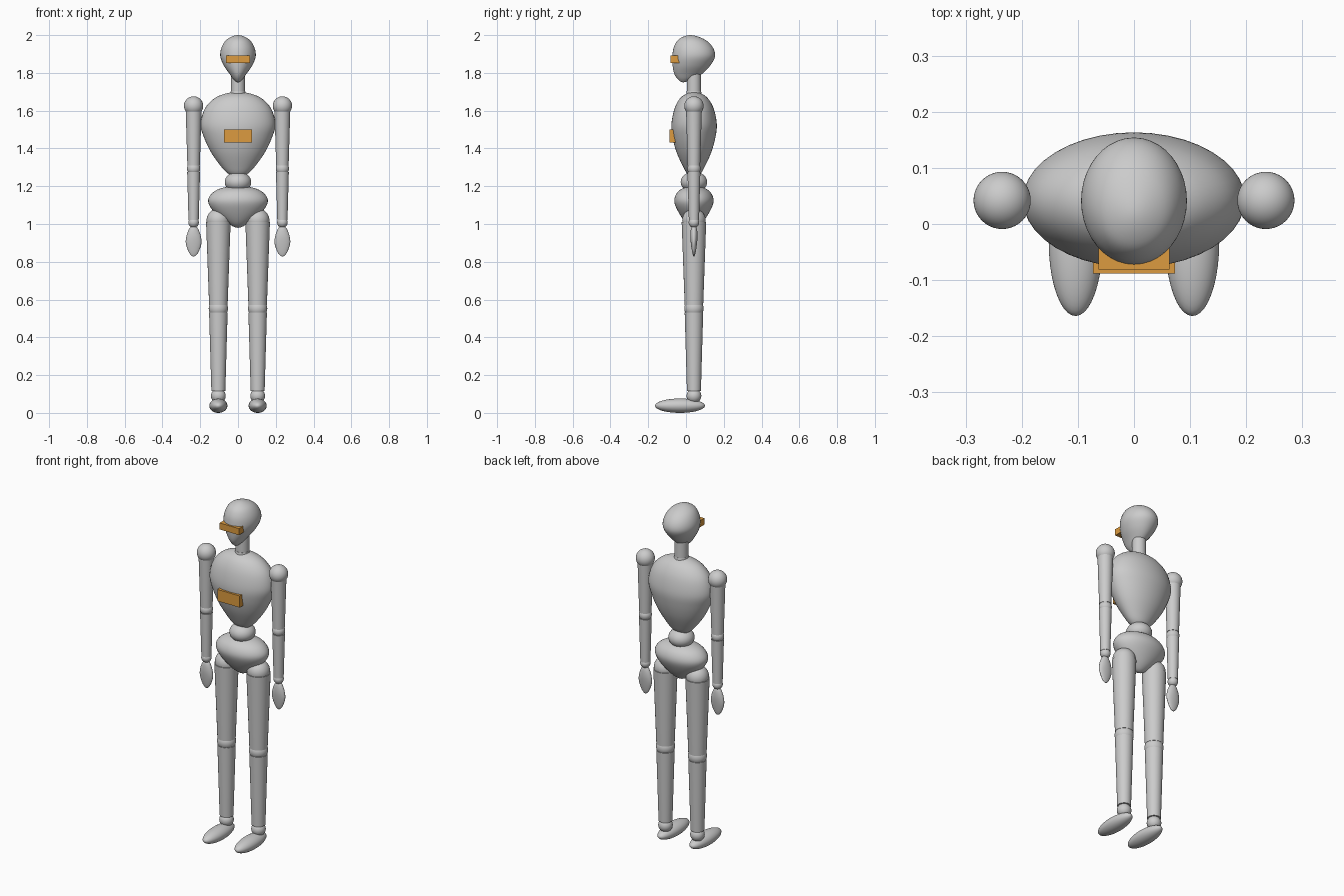
import bpy, bmesh, math
from mathutils import Vector

if "Cube" in bpy.data.objects:
    bpy.data.objects.remove(bpy.data.objects["Cube"])


def material(name, rgb):
    m = bpy.data.materials.new(name)
    m.diffuse_color = (*rgb, 1)
    m.use_nodes = True
    m.node_tree.nodes["Principled BSDF"].inputs["Base Color"].default_value = m.diffuse_color
    return m


GREY = material("light grey", (0.6, 0.6, 0.6))
ORANGE = material("amber", (0.72, 0.33, 0.05))
CY = 0.042   # depth of the body axis


def finish(bm, name, mat, angle=40):
    bmesh.ops.recalc_face_normals(bm, faces=bm.faces)
    me = bpy.data.meshes.new(name)
    bm.to_mesh(me)
    bm.free()
    me.materials.append(mat)
    ob = bpy.data.objects.new(name, me)
    bpy.context.collection.objects.link(ob)
    bpy.context.view_layer.objects.active = ob
    ob.select_set(True)
    bpy.ops.object.shade_smooth_by_angle(angle=math.radians(angle))
    ob.select_set(False)
    return ob


def smooth_path(pts, steps=6):
    """Catmull-Rom through (z, y centre, x radius, y radius), rounded at both poles."""
    p = [Vector(q) for q in pts]
    flip = lambda q: Vector((q[0], q[1], -q[2], -q[3]))
    p = [flip(p[1])] + p + [flip(p[-2])]
    out = []
    for a, b, c, d in zip(p, p[1:], p[2:], p[3:]):
        for i in range(steps):
            t = i / steps
            out.append(0.5 * (2 * b + (c - a) * t + (2 * a - 5 * b + 4 * c - d) * t * t
                              + (3 * b - a - 3 * c + d) * t ** 3))
    return out + [p[-2]]


def loft(name, rings, x=0.0, seg=40):
    """Skin elliptical rings stacked in z; zero radius closes to a point."""
    bm = bmesh.new()
    loops = []
    for z, yc, rx, ry in rings:
        rx, ry = max(rx, 1e-5), max(ry, 1e-5)
        loops.append([bm.verts.new((x + rx * math.cos(k * math.tau / seg),
                                    yc + ry * math.sin(k * math.tau / seg), z))
                      for k in range(seg)])
    for a, b in zip(loops, loops[1:]):
        for k in range(seg):
            j = (k + 1) % seg
            bm.faces.new((a[k], a[j], b[j], b[k]))
    bm.faces.new(loops[0])
    bm.faces.new(loops[-1])
    bmesh.ops.remove_doubles(bm, verts=bm.verts, dist=5e-5)
    return finish(bm, name, GREY)


def ball(name, centre, radii):
    bm = bmesh.new()
    bmesh.ops.create_uvsphere(bm, u_segments=40, v_segments=24, radius=1)
    for v in bm.verts:
        v.co = Vector(centre) + Vector(c * r for c, r in zip(v.co, radii))
    return finish(bm, name, GREY)


def limb(name, x, z0, r0, z1, r1):
    return loft(name, [(z0, CY, r0, r0), (z1, CY, r1, r1)], x)


def box(name, x, y0, y1, z0, z1):
    bm = bmesh.new()
    bmesh.ops.create_cube(bm, size=1)
    for v in bm.verts:
        v.co = (v.co.x * 2 * x, y0 + (v.co.y + .5) * (y1 - y0), z0 + (v.co.z + .5) * (z1 - z0))
    return finish(bm, name, ORANGE, 20)


# Head: egg leaning back over the neck
loft("head", smooth_path([
    (1.75, -.015, 0, 0), (1.765, -.004, .022, .038), (1.795, .012, .045, .074),
    (1.84, .029, .076, .100), (1.89, .041, .094, .113), (1.94, .038, .085, .101),
    (1.98, .029, .055, .064), (2.0, .022, 0, 0)]))

# Neck and collar
limb("neck", 0, 1.66, .037, 1.80, .037)
limb("collar", 0, 1.66, .045, 1.703, .038)

# Torso
loft("torso", smooth_path([
    (1.24, CY, 0, 0), (1.265, CY, .050, .034), (1.305, CY, .090, .058),
    (1.38, CY, .143, .092), (1.46, CY, .181, .114), (1.53, .043, .198, .120),
    (1.61, .043, .176, .104), (1.665, .042, .125, .074), (1.692, CY, .060, .035),
    (1.697, CY, 0, 0)]))

# Waist and pelvis
ball("waist", (0, CY, 1.222), (.07, .07, .055))
loft("pelvis", smooth_path([
    (.98, CY, 0, 0), (1.005, CY, .055, .042), (1.065, CY, .128, .083),
    (1.12, CY, .158, .104), (1.165, CY, .135, .090), (1.192, CY, .080, .052),
    (1.20, CY, 0, 0)]))

# Eye visor and chest panel
box("visor", .063, -.081, -.02, 1.853, 1.891)
box("chest_panel", .073, -.088, -.03, 1.432, 1.50)

# Limbs on both sides
for side, s in (("left", 1), ("right", -1)):
    a, l = .235 * s, .104 * s
    ball(side + "_shoulder", (a, CY, 1.625), (.051, .051, .051))
    limb(side + "_upper_arm", a, 1.31, .033, 1.61, .042)
    ball(side + "_elbow", (a, CY, 1.293), (.035, .035, .035))
    limb(side + "_forearm", a, 1.02, .027, 1.275, .034)
    ball(side + "_wrist", (a, CY, 1.008), (.028, .028, .028))
    loft(side + "_hand", smooth_path([
        (.828, CY, 0, 0), (.845, CY, .022, .008), (.895, CY, .041, .016),
        (.94, CY, .037, .019), (.98, CY, .020, .014), (.992, CY, 0, 0)]), a)
    ball(side + "_hip", (l, CY, 1.02), (.062, .062, .062))
    limb(side + "_thigh", l, .572, .049, 1.01, .065)
    ball(side + "_knee", (l, CY, .553), (.051, .051, .051))
    limb(side + "_shin", l, .117, .037, .532, .049)
    ball(side + "_ankle", (l, CY, .09), (.039, .039, .039))
    ball(side + "_foot", (l, -.032, .038), (.048, .132, .038))
